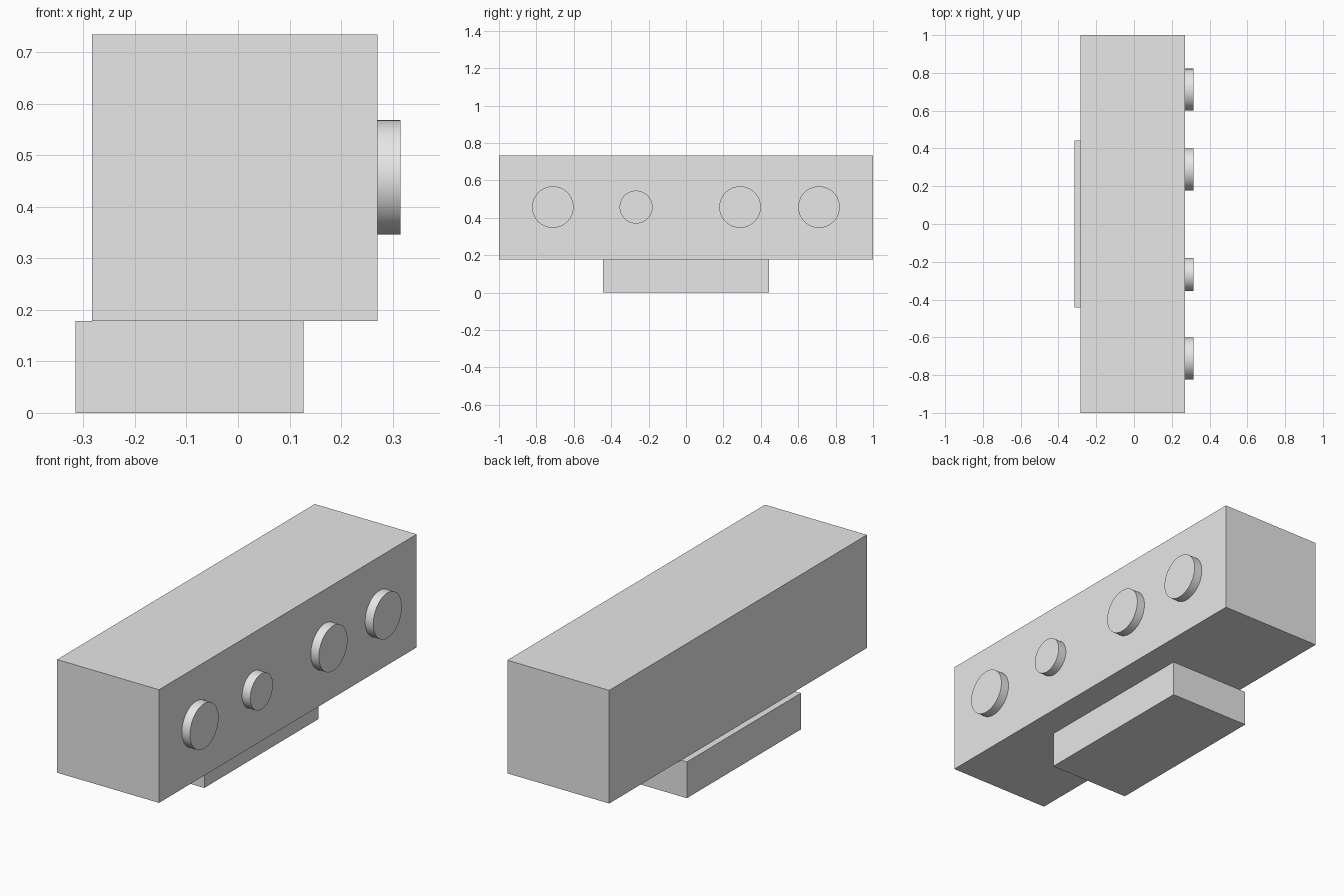
import bpy
import math

if "Cube" in bpy.data.objects:
    bpy.data.objects.remove(bpy.data.objects["Cube"], do_unlink=True)

grey = bpy.data.materials.new("light_grey")
grey.use_nodes = True
colour = (0.8, 0.8, 0.8, 1)
grey.diffuse_color = colour
grey.node_tree.nodes["Principled BSDF"].inputs["Base Color"].default_value = colour


def finish(name):
    obj = bpy.context.object
    obj.name = name
    obj.data.materials.append(grey)
    return obj


def box(name, low, high):
    centre = [(a + b) / 2 for a, b in zip(low, high)]
    bpy.ops.mesh.primitive_cube_add(size=1, location=centre)
    obj = finish(name)
    obj.scale = [b - a for a, b in zip(low, high)]
    bpy.ops.object.transform_apply(location=False, rotation=False, scale=True)


def disc(name, y, radius):
    # Short cylinder standing out from the right side of the body
    bpy.ops.mesh.primitive_cylinder_add(
        vertices=64, radius=radius, depth=DISC_DEPTH,
        location=(BODY_SIDE + DISC_DEPTH / 2, y, 0.457),
        rotation=(0, math.pi / 2, 0))
    finish(name)
    bpy.ops.object.shade_smooth_by_angle(angle=math.radians(30))


BODY_SIDE = 0.271
DISC_DEPTH = 0.044
BASE_TOP = 0.178

# Long body and the offset base below it
box("body", (-0.283, -1, BASE_TOP), (BODY_SIDE, 1, 0.734))
box("base", (-0.315, -0.443, 0), (0.127, 0.443, BASE_TOP))

# Row of round knobs, one of them smaller
for name, y, radius in (("front_knob", -0.712, 0.111),
                        ("small_knob", -0.267, 0.088),
                        ("middle_knob", 0.289, 0.111),
                        ("back_knob", 0.711, 0.111)):
    disc(name, y, radius)
